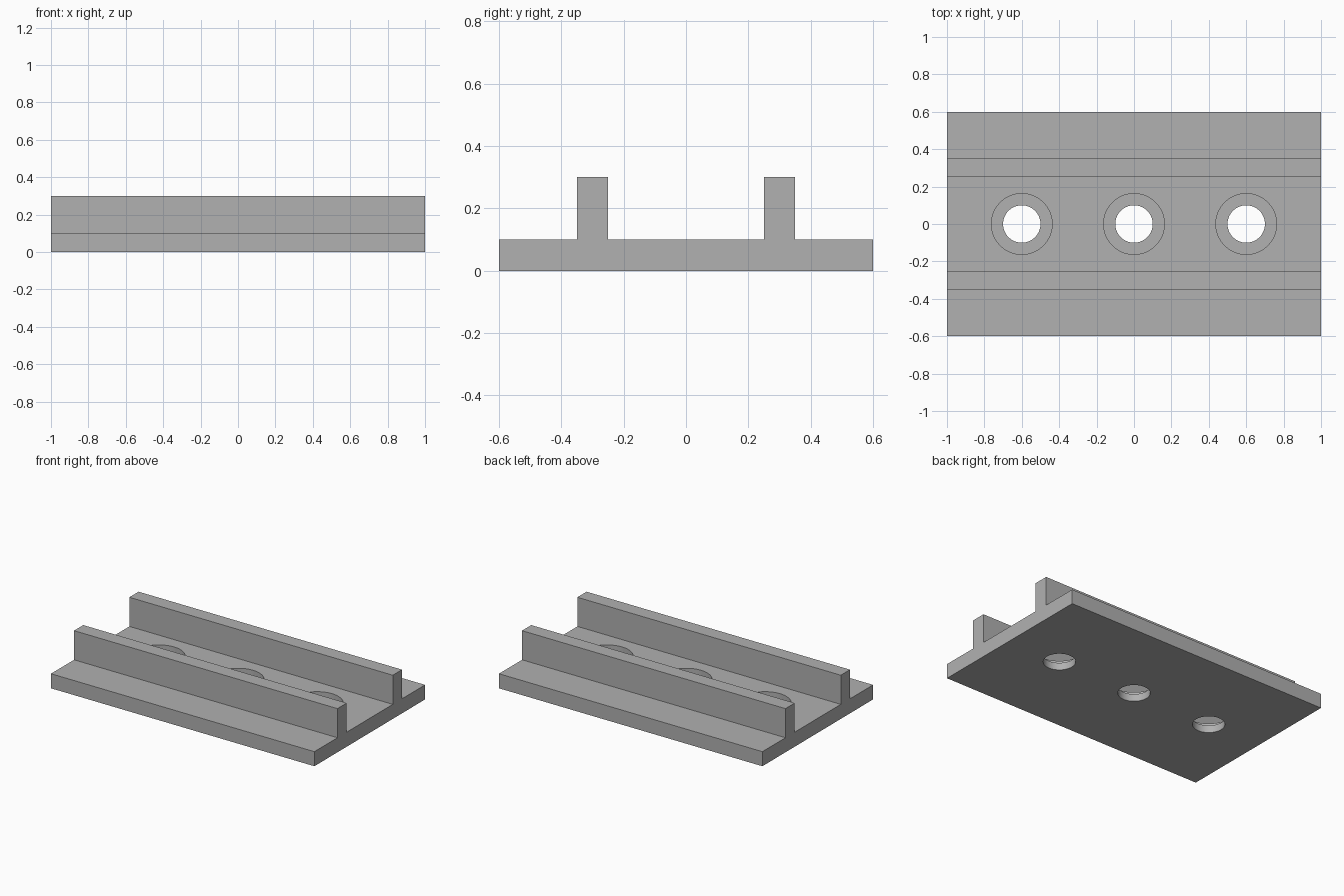
import bpy
import bmesh

if "Cube" in bpy.data.objects:
    bpy.data.objects.remove(bpy.data.objects["Cube"], do_unlink=True)

LENGTH, HALF_WIDTH = 2.0, 0.6
PLATE_TOP, RAIL_TOP = 0.1, 0.3
RAIL_IN, RAIL_OUT = 0.25, 0.35
BORE_RADIUS, RECESS_RADIUS, RECESS_FLOOR = 0.1, 0.1625, 0.05
HOLE_SPACING = 0.6

# Plain grey metal
grey = bpy.data.materials.new("plain_grey")
grey.use_nodes = True
colour = (0.44, 0.44, 0.44, 1)
grey.diffuse_color = colour
grey.node_tree.nodes["Principled BSDF"].inputs["Base Color"].default_value = colour

# Track plate: mirrored cross-section with two upright rails, extruded along x
half = [(HALF_WIDTH, 0), (HALF_WIDTH, PLATE_TOP), (RAIL_OUT, PLATE_TOP),
        (RAIL_OUT, RAIL_TOP), (RAIL_IN, RAIL_TOP), (RAIL_IN, PLATE_TOP)]
section = half + [(-y, z) for y, z in reversed(half)]
bm = bmesh.new()
end = bm.faces.new([bm.verts.new((-LENGTH / 2, y, z)) for y, z in section])
swept = bmesh.ops.extrude_face_region(bm, geom=[end], use_keep_orig=True)["geom"]
bmesh.ops.translate(bm, vec=(LENGTH, 0, 0),
                    verts=[v for v in swept if isinstance(v, bmesh.types.BMVert)])
bmesh.ops.recalc_face_normals(bm, faces=bm.faces)
mesh = bpy.data.meshes.new("railed_plate")
bm.to_mesh(mesh)
bm.free()
mesh.materials.append(grey)
plate = bpy.data.objects.new("railed_plate", mesh)
bpy.context.collection.objects.link(plate)
bpy.context.view_layer.objects.active = plate
plate.select_set(True)


def cut_round(name, x, radius, bottom, top):
    """Cut an upright round hole into the plate."""
    bpy.ops.mesh.primitive_cylinder_add(vertices=64, radius=radius, depth=top - bottom,
                                        location=(x, 0, (bottom + top) / 2))
    cutter = bpy.context.object
    cutter.name = name
    cutter.hide_render = True
    cutter.data.materials.append(grey)
    cut = plate.modifiers.new(name, "BOOLEAN")
    cut.operation = "DIFFERENCE"
    cut.solver = "EXACT"
    cut.object = cutter
    bpy.context.view_layer.objects.active = plate
    bpy.ops.object.modifier_apply(modifier=cut.name)
    bpy.data.objects.remove(cutter, do_unlink=True)


# Three through holes with flat recesses for bolt heads
for i in (-1, 0, 1):
    cut_round("recess_cutter", i * HOLE_SPACING, RECESS_RADIUS, RECESS_FLOOR, PLATE_TOP + 0.1)
    cut_round("bore_cutter", i * HOLE_SPACING, BORE_RADIUS, -0.1, PLATE_TOP + 0.1)

bpy.ops.object.select_all(action="DESELECT")
plate.select_set(True)
bpy.context.view_layer.objects.active = plate
bpy.ops.object.shade_smooth_by_angle()
